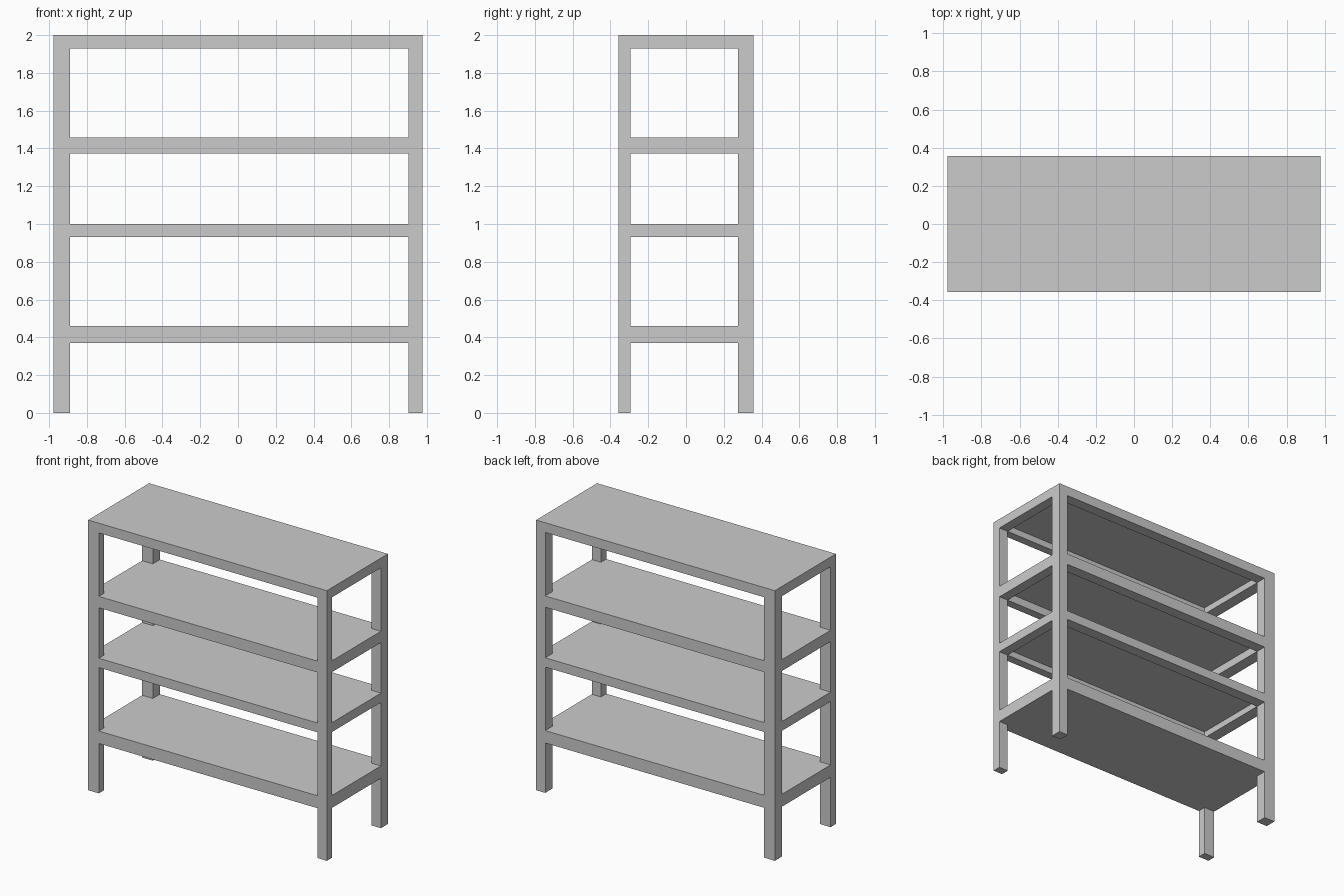
import bpy
import bmesh

if "Cube" in bpy.data.objects:
    bpy.data.objects.remove(bpy.data.objects["Cube"])

# Plan lines: outer edge, inner leg edge, inner leg edge, outer edge
X = [-0.978, -0.89, 0.903, 0.978]
Y = [-0.357, -0.295, 0.275, 0.357]

# Shelves from the floor up: (underside of rails, underside of panel, top)
SHELVES = [(0.369, 0.369, 0.461), (0.931, 0.978, 1.0),
           (1.374, 1.434, 1.458), (1.928, 1.977, 2.0)]
Z = sorted({0.0} | {z for shelf in SHELVES for z in shelf})


def inside(i, j, k):
    """True if this block of the plan/height grid is solid."""
    if not (0 <= i < 3 and 0 <= j < 3 and 0 <= k < len(Z) - 1):
        return False
    zm = (Z[k] + Z[k + 1]) / 2
    middles = (i == 1) + (j == 1)
    if middles == 0:      # corner legs run full height
        return True
    if middles == 1:      # rails between the legs
        return any(rail < zm < top for rail, panel, top in SHELVES)
    return any(panel < zm < top for rail, panel, top in SHELVES)  # shelf panels


def add_exposed_sides(bm, i, j, k):
    """Add only the outside faces of a solid block, so parts join seamlessly."""
    cell = (i, j, k)
    for axis in range(3):
        u, v = (axis + 1) % 3, (axis + 2) % 3
        for side in (0, 1):
            near = list(cell)
            near[axis] += 1 if side else -1
            if inside(*near):
                continue
            ring = [(0, 0), (1, 0), (1, 1), (0, 1)]
            if not side:
                ring.reverse()
            verts = []
            for du, dv in ring:
                p = list(cell)
                p[axis] += side
                p[u] += du
                p[v] += dv
                verts.append(bm.verts.new((X[p[0]], Y[p[1]], Z[p[2]])))
            bm.faces.new(verts)


# Whole rack as one closed mesh: legs, rails and panels
bm = bmesh.new()
for i in range(3):
    for j in range(3):
        for k in range(len(Z) - 1):
            if inside(i, j, k):
                add_exposed_sides(bm, i, j, k)
bmesh.ops.remove_doubles(bm, verts=bm.verts[:], dist=0.0001)

mesh = bpy.data.meshes.new("shelf_rack")
bm.to_mesh(mesh)
bm.free()
rack = bpy.data.objects.new("shelf_rack", mesh)
bpy.context.collection.objects.link(rack)
